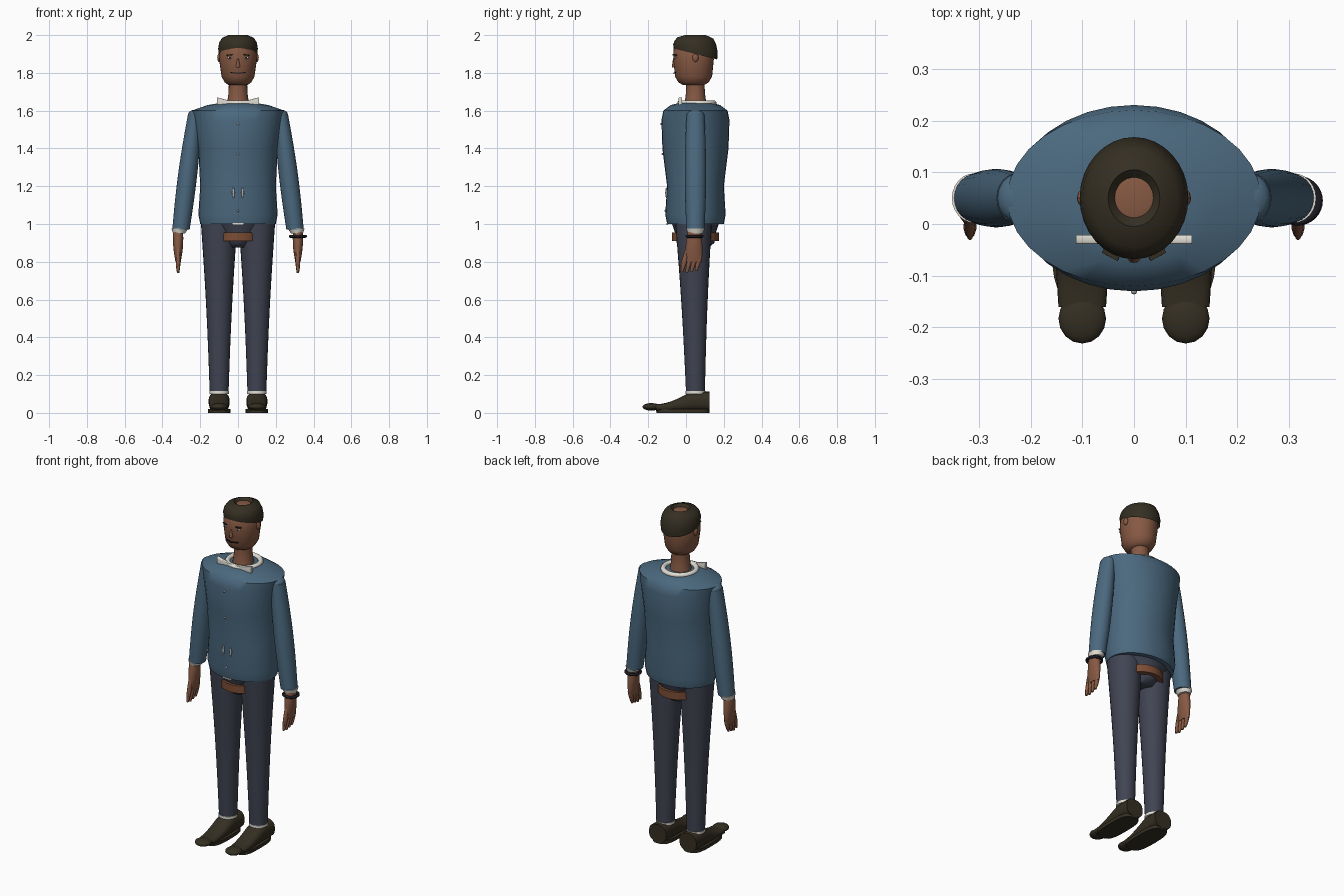
import bpy, bmesh, math
from mathutils import Vector

if "Cube" in bpy.data.objects:
    bpy.data.objects.remove(bpy.data.objects["Cube"], do_unlink=True)


def colour(name, *rgb):
    material = bpy.data.materials.new(name)
    material.use_nodes = True
    material.diffuse_color = (*rgb, 1)
    shader = material.node_tree.nodes["Principled BSDF"]
    shader.inputs["Base Color"].default_value = (*rgb, 1)
    return material


BLUE = colour("sweater blue", .07, .14, .21)
SKIN = colour("brown skin", .24, .1, .056)
HAIR = colour("dark brown", .035, .028, .016)
NAVY = colour("trouser navy", .052, .058, .085)
BELT = colour("belt leather", .2, .075, .035)
WHITE = colour("shirt white", .75, .73, .66)
GREY = colour("button grey", .4, .42, .44)
BLACK = colour("near black", .01, .01, .015)
SIDES = {"left": 1, "right": -1}
MIDDLE = .05  # depth of the standing axis
LEG = .1      # distance of each leg from the centre
HAND = .317   # distance of each hand from the centre


def finish(part, name, material):
    part.name = part.data.name = name
    part.data.materials.append(material)
    bpy.ops.object.select_all(action='DESELECT')
    part.select_set(True)
    bpy.context.view_layer.objects.active = part
    bpy.ops.object.shade_smooth_by_angle(angle=math.radians(50))


def loft(name, material, rings, plane="xy", sides=24, power=2, lean=0, capped=True):
    """Skin rings of (centre, radii); power squares them off, lean tips the lower ones."""
    first, second = ("xyz".index(letter) for letter in plane)
    top = max(centre[2] for centre, radii in rings)
    squared = lambda value: math.copysign(abs(value) ** (2 / power), value)
    bm = bmesh.new()
    loops = []
    for centre, radii in rings:
        loop = []
        for i in range(sides):
            angle = math.tau * i / sides
            point = Vector(centre)
            point[first] += radii[0] * squared(math.cos(angle))
            point[second] += radii[1] * squared(math.sin(angle))
            point.z -= lean * (top - centre[2]) * (point.y - centre[1])
            loop.append(bm.verts.new(point))
        loops.append(loop)
    for low, high in zip(loops, loops[1:]):
        for i in range(sides):
            bm.faces.new((low[i - 1], low[i], high[i], high[i - 1]))
    if capped:
        bm.faces.new(loops[0])
        bm.faces.new(loops[-1])
    bmesh.ops.recalc_face_normals(bm, faces=bm.faces)
    mesh = bpy.data.meshes.new(name)
    bm.to_mesh(mesh)
    bm.free()
    part = bpy.data.objects.new(name, mesh)
    bpy.context.collection.objects.link(part)
    finish(part, name, material)


def stack(name, material, y, profile, **options):
    """Central part from (height, half width, half depth) steps."""
    loft(name, material, [((0, y, z), radii) for z, *radii in profile], **options)


def limb(name, material, start, end, start_radii, end_radii, belly=0, steps=8, **options):
    """Tapered part between two points, swelling by belly halfway."""
    rings = []
    for i in range(steps + 1):
        t = i / steps
        swell = belly * math.sin(math.pi * t)
        radii = Vector(start_radii).lerp(Vector(end_radii), t)
        rings.append((Vector(start).lerp(Vector(end), t), [r + swell for r in radii]))
    loft(name, material, rings, **options)


def ball(name, material, location, scale):
    bpy.ops.mesh.primitive_uv_sphere_add(segments=16, ring_count=8, location=location)
    bpy.context.object.scale = scale
    finish(bpy.context.object, name, material)


def plate(name, material, location, size, tilt=0, turn=0):
    bpy.ops.mesh.primitive_cube_add(size=1, location=location, rotation=(0, tilt, turn))
    bpy.context.object.scale = size
    finish(bpy.context.object, name, material)


def hoop(name, material, location, radius, thickness):
    bpy.ops.mesh.primitive_torus_add(location=location, major_radius=radius,
                                     minor_radius=thickness, major_segments=32)
    finish(bpy.context.object, name, material)


# Sweater body
stack("sweater_body", BLUE, MIDDLE, [
    (1, .2, .15), (1.05, .21, .16), (1.2, .2, .15), (1.4, .21, .175), (1.55, .235, .18),
    (1.6, .245, .17), (1.63, .16, .13), (1.64, .1, .09)], sides=32)

# Neck, head and hair
limb("neck", SKIN, (0, MIDDLE, 1.63), (0, MIDDLE, 1.77), (.06, .06), (.05, .05), belly=-.005)
stack("head", SKIN, .04, [
    (1.735, .05, .055), (1.75, .07, .08), (1.78, .087, .098), (1.87, .1, .107),
    (1.94, .095, .105), (1.98, .06, .07)], sides=32)
stack("hair_cap", HAIR, MIDDLE, [
    (1.9, .103, .115), (1.93, .105, .118), (1.96, .1, .11), (1.985, .085, .095),
    (2, .05, .055), (1.985, .036, .038)], sides=32, lean=2.5, capped=False)
ball("crown", SKIN, (0, MIDDLE, 1.98), (.05, .05, .01))

# Face
for side, s in SIDES.items():
    ball(side + "_eye", WHITE, (s * .043, -.058, 1.88), (.013, .005, .006))
    ball(side + "_iris", BLACK, (s * .043, -.062, 1.88), (.005, .003, .005))
    plate(side + "_brow", HAIR, (s * .045, -.06, 1.895), (.034, .008, .006), s * .1, s * .5)
    plate(side + "_lip", BLACK, (s * .02, -.06, 1.8), (.04, .008, .005), s * -.1, s * .2)
    ball(side + "_ear", SKIN, (s * .1, MIDDLE, 1.88), (.01, .016, .022))
limb("nose", SKIN, (0, -.065, 1.83), (0, -.065, 1.875), (.012, .01), (.004, .004))
plate("nose_shade", BLACK, (0, -.07, 1.83), (.014, .008, .004))

# Collar with a bow that widens towards its tips
hoop("collar", WHITE, (0, .058, 1.64), .09, .014)
bow_tips = [((s * .112, -.03, 1.65), (.009, .021)) for s in SIDES.values()]
bow_folds = [((s * .05, -.03, 1.642), (.009, .012)) for s in SIDES.values()]
loft("collar_bow", WHITE, [bow_tips[0], *bow_folds, bow_tips[1]], plane="yz", power=5)

# Sweater buttons, pocket trims and hem tab
for height, front in ((1.53, -.13), (1.37, -.123), (1.07, -.108)):
    ball("button", GREY, (0, front, height), (.006, .006, .006))
for side, s in SIDES.items():
    ball(side + "_pocket_trim", GREY, (s * .024, -.104, 1.165), (.007, .006, .028))
plate("hem_tab", WHITE, (0, -.1, 1), (.056, .009, .008))

# Hips and belt
stack("hips", NAVY, MIDDLE, [(.875, .06, .07), (.9, .07, .1), (.96, .125, .11),
                             (1.02, .19, .13)])
limb("belt", BELT, (0, MIDDLE, .91), (0, MIDDLE, .955), (.123, .125), (.123, .125), sides=32)

# Shoe outline: high over the heel, easing down towards the toe
shoe_steps = [i / 10 for i in range(11)]


def shoe_ring(s, t):
    fall = max(0, t - .35) / .65
    half_height = .052 - .033 * math.sin(fall * math.pi / 2)
    return (s * LEG, .125 - .285 * t, half_height + .008), (.056 - .01 * t * t, half_height)


for side, s in SIDES.items():
    # Leg, sock and shoe
    limb(side + "_trouser_leg", NAVY, (s * LEG, .04, 1), (s * LEG, MIDDLE, .11),
         (.096, .096), (.05, .05), belly=-.005)
    limb(side + "_sock", WHITE, (s * LEG, MIDDLE, .1), (s * LEG, MIDDLE, .115),
         (.052, .052), (.052, .052), steps=1)
    loft(side + "_shoe", HAIR, [shoe_ring(s, t) for t in shoe_steps], plane="xz", power=2.5)
    limb(side + "_shoe_sole", HAIR, (s * LEG, -.015, 0), (s * LEG, -.015, .02),
         (.06, .14), (.06, .14), steps=1, power=3)
    ball(side + "_shoe_toe", HAIR, (s * LEG, -.183, .032), (.046, .048, .02))

    # Sleeve with a rounded shoulder, and cuff
    ball(side + "_shoulder", BLUE, (s * .227, MIDDLE, 1.58), (.037, .046, .025))
    limb(side + "_sleeve", BLUE, (s * .228, MIDDLE, 1.58), (s * .302, MIDDLE, .97),
         (.037, .047), (.046, .048), belly=.009, steps=12)
    limb(side + "_cuff", WHITE, (s * .312, MIDDLE, .95), (s * .308, MIDDLE, .975),
         (.032, .04), (.044, .048))

    # Hand with fingers bending forward
    limb(side + "_palm", SKIN, (s * HAND, .045, .97), (s * HAND, .04, .8),
         (.026, .032), (.014, .044), belly=.006)
    for finger in range(4):
        knuckle = .025 * finger
        tip = .74 + .006 * abs(finger - 1)
        limb(side + "_finger", SKIN, (s * HAND, knuckle, .83), (s * HAND, knuckle - .022, tip),
             (.012, .012), (.006, .007), belly=.003, sides=10)
    limb(side + "_thumb", SKIN, (s * HAND, .015, .88), (s * HAND, -.025, .775),
         (.012, .014), (.005, .006), belly=.002, sides=10)

# Bracelet on the left wrist
hoop("bracelet", BLACK, (HAND, .045, .935), .04, .008)
